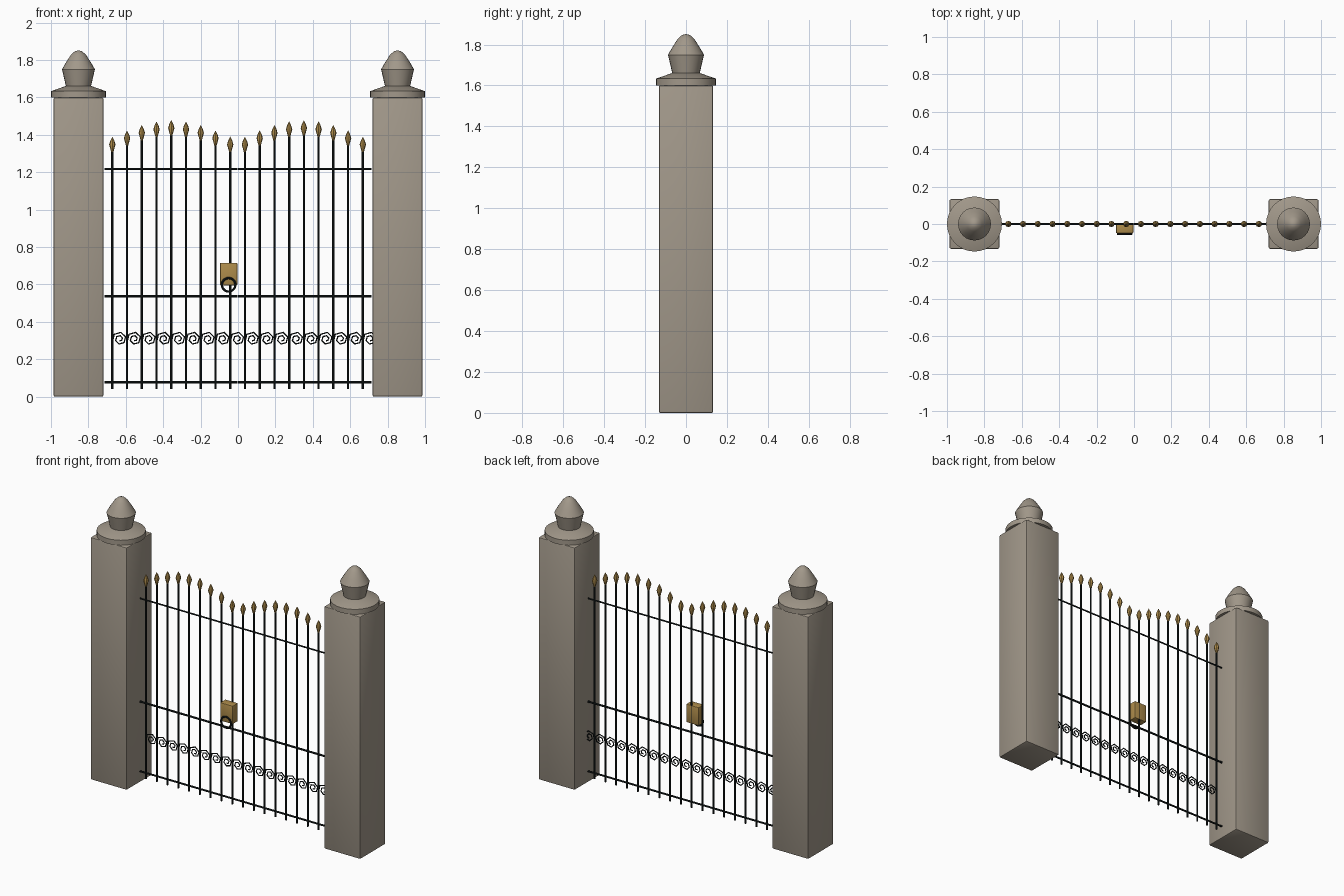
import bpy, bmesh, math
from mathutils import Vector

old = bpy.data.objects.get("Cube")
if old:
    bpy.data.objects.remove(old)


def material(name, rgb):
    m = bpy.data.materials.new(name)
    m.use_nodes = True
    m.diffuse_color = (*rgb, 1)
    bsdf = next(n for n in m.node_tree.nodes if n.type == 'BSDF_PRINCIPLED')
    bsdf.inputs["Base Color"].default_value = (*rgb, 1)
    return m


STONE = material("warm grey stone", (0.36, 0.315, 0.255))
IRON = material("black iron", (0.008, 0.012, 0.012))
BRASS = material("aged brass", (0.42, 0.26, 0.07))


def finish(bm, name, mat, smooth=True):
    bmesh.ops.recalc_face_normals(bm, faces=bm.faces)
    me = bpy.data.meshes.new(name)
    bm.to_mesh(me)
    bm.free()
    me.materials.append(mat)
    ob = bpy.data.objects.new(name, me)
    bpy.context.collection.objects.link(ob)
    if smooth:
        bpy.ops.object.select_all(action='DESELECT')
        bpy.context.view_layer.objects.active = ob
        ob.select_set(True)
        bpy.ops.object.shade_smooth_by_angle(angle=math.radians(35))
    return ob


def sweep(bm, path, radius, sides=8):
    """Round tube along a path lying in the xz plane."""
    rings = []
    for i, p in enumerate(path):
        t = (path[min(i + 1, len(path) - 1)] - path[max(i - 1, 0)]).normalized()
        side = t.cross(Vector((0, 1, 0)))
        angles = [math.tau * k / sides for k in range(sides)]
        rings.append([bm.verts.new(p + radius * (math.cos(a) * side + math.sin(a) * Vector((0, 1, 0))))
                      for a in angles])
    for a, b in zip(rings, rings[1:]):
        for k in range(sides):
            n = (k + 1) % sides
            bm.faces.new((a[k], a[n], b[n], b[k]))
    bm.faces.new(rings[0])
    bm.faces.new(rings[-1])


def lathe(bm, profile, x, z, sides):
    """Closed solid turned about a vertical axis, from (radius, height) pairs."""
    rings = []
    for r, h in profile:
        n = sides if r > 0 else 1
        rings.append([bm.verts.new((x + r * math.cos(math.tau * k / sides),
                                    r * math.sin(math.tau * k / sides), z + h)) for k in range(n)])
    for a, b in zip(rings, rings[1:]):
        for k in range(sides):
            n = (k + 1) % sides
            quad = [a[k % len(a)], a[n % len(a)], b[n % len(b)], b[k % len(b)]]
            bm.faces.new(list(dict.fromkeys(quad)))
    for ring in (rings[0], rings[-1]):
        if len(ring) > 1:
            bm.faces.new(ring)


def box(name, mat, centre, size, bevel):
    bm = bmesh.new()
    bmesh.ops.create_cube(bm, size=1)
    for v in bm.verts:
        v.co = Vector(a * s + c for a, s, c in zip(v.co, size, centre))
    bmesh.ops.bevel(bm, geom=bm.edges[:], offset=bevel, segments=2, profile=0.5, affect='EDGES')
    return finish(bm, name, mat)


# Stone pillars with round caps and acorn finials
CAP = [(0.147, 0), (0.147, 0.033), (0.07, 0.06)]
ACORN = [(0.066, 0.055), (0.088, 0.15), (0.066, 0.188), (0.04, 0.228), (0.02, 0.246), (0, 0.252)]
for label, s in (("left", 1), ("right", -1)):
    x = s * 0.853
    box(label + "_pillar", STONE, (x, 0, 0.8), (0.266, 0.266, 1.6), 0.008)
    bm = bmesh.new()
    lathe(bm, CAP, x, 1.6, 32)
    finish(bm, label + "_pillar_cap", STONE)
    bm = bmesh.new()
    lathe(bm, ACORN, x, 1.6, 24)
    finish(bm, label + "_pillar_finial", STONE)

# Gate leaves: arched row of bars, spear tips, rails and scrolls
SPEAR = [(0.006, 0), (0.017, 0.04), (0.011, 0.06), (0, 0.082)]
STEP = 0.0788
for label, start in (("right", -0.672), ("left", 0.037)):
    bars, tips, rails, scrolls = (bmesh.new() for _ in range(4))
    for i in range(9):
        x = start + i * STEP
        top = 1.308 + 0.088 * math.sin(math.pi * i / 8)
        sweep(bars, [Vector((x, 0, 0.04)), Vector((x, 0, top + 0.01))], 0.006)
        lathe(tips, SPEAR, x, top, 8)
        # Inward spiral beside each bar
        path = []
        for k in range(12):
            a = math.radians(200 - 60 * k)
            r = 0.042 - 0.003 * k
            path.append(Vector((x + 0.04 + r * math.cos(a), 0, 0.308 + r * math.sin(a))))
        sweep(scrolls, path, 0.0038, 6)
    inner = -0.004 if start < 0 else 0.0
    outer = -0.714 if start < 0 else 0.714
    for z, r in ((0.077, 0.006), (0.537, 0.0065), (1.218, 0.005)):
        sweep(rails, [Vector((outer, 0, z)), Vector((inner, 0, z))], r)
    finish(bars, label + "_gate_bars", IRON)
    finish(tips, label + "_spear_tips", BRASS)
    finish(rails, label + "_gate_rails", IRON)
    finish(scrolls, label + "_scrollwork", IRON, smooth=False)

# Lock case with pull ring
box("lock_case", BRASS, (-0.05, -0.022, 0.655), (0.092, 0.055, 0.12), 0.004)
bpy.ops.mesh.primitive_torus_add(location=(-0.05, -0.054, 0.598), rotation=(math.pi / 2, 0, 0),
                                 major_radius=0.036, minor_radius=0.006,
                                 major_segments=20, minor_segments=8)
ring = bpy.context.object
ring.name = "lock_ring"
ring.data.materials.append(IRON)
bpy.ops.object.shade_smooth_by_angle(angle=math.radians(40))
